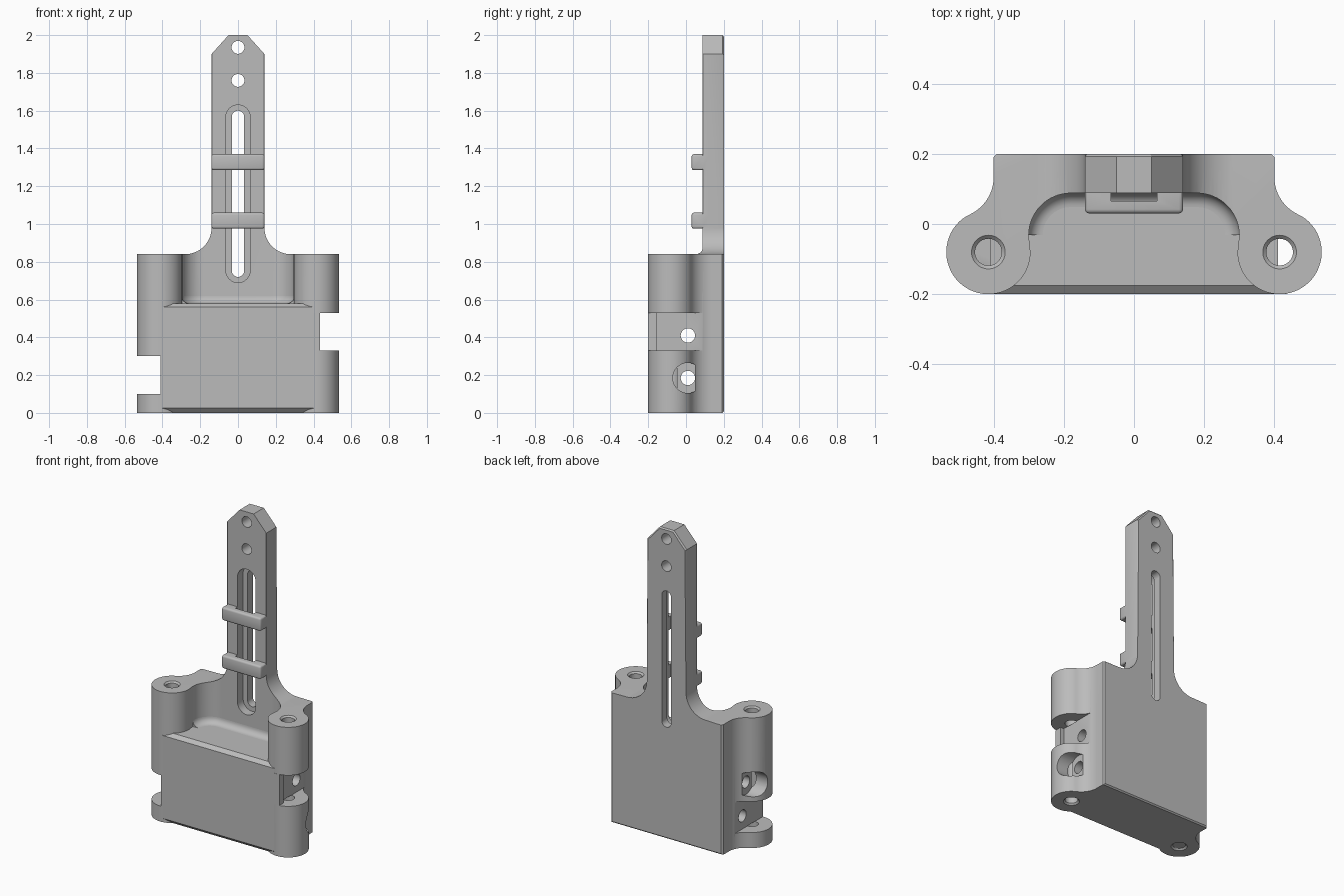
import bpy, bmesh
from math import sin, cos, pi, radians, atan2
from mathutils import Vector, Matrix

cube = bpy.data.objects.get("Cube")
if cube:
    bpy.data.objects.remove(cube, do_unlink=True)

grey = bpy.data.materials.new("plain grey")
grey.use_nodes = True
grey.diffuse_color = (0.5, 0.5, 0.5, 1)
grey.node_tree.nodes["Principled BSDF"].inputs["Base Color"].default_value = (0.5, 0.5, 0.5, 1)


def finish(name, bm):
    bmesh.ops.recalc_face_normals(bm, faces=bm.faces)
    me = bpy.data.meshes.new(name)
    bm.to_mesh(me)
    bm.free()
    me.materials.append(grey)
    ob = bpy.data.objects.new(name, me)
    bpy.context.collection.objects.link(ob)
    return ob


# Axis along which a flat profile is extruded -> point in space
PLACE = {"x": lambda u, v, d: (d, u, v),
         "y": lambda u, v, d: (u, d, v),
         "z": lambda u, v, d: (u, v, d)}


def prism(name, pts, lo, hi, axis, back_bevel=0):
    bm = bmesh.new()
    rings = [[bm.verts.new(PLACE[axis](u, v, d)) for u, v in pts] for d in (lo, hi)]
    bm.faces.new(rings[0])
    end = bm.faces.new(rings[1])
    n = len(pts)
    for i in range(n):
        j = (i + 1) % n
        bm.faces.new((rings[0][i], rings[0][j], rings[1][j], rings[1][i]))
    if back_bevel:
        bmesh.ops.bevel(bm, geom=list(end.edges), offset=back_bevel, segments=1,
                        affect='EDGES', profile=0.5)
    return finish(name, bm)


def box(name, x0, x1, y0, y1, z0, z1, bevel=0):
    bm = bmesh.new()
    size = Vector((x1 - x0, y1 - y0, z1 - z0))
    mid = Vector((x0 + x1, y0 + y1, z0 + z1)) / 2
    bmesh.ops.create_cube(bm, size=1, matrix=Matrix.Translation(mid) @ Matrix.Diagonal(size).to_4x4())
    if bevel:
        bmesh.ops.bevel(bm, geom=bm.edges[:], offset=bevel, segments=3, affect='EDGES', profile=0.5)
    return finish(name, bm)


def arc(cx, cy, r, a0, a1, n=16):
    return [(cx + r * cos(radians(a0 + (a1 - a0) * i / n)),
             cy + r * sin(radians(a0 + (a1 - a0) * i / n))) for i in range(n + 1)]


def disc(cx, cy, r, n=40):
    return arc(cx, cy, r, 0, 360, n)[:-1]


def capsule(r, z0, z1):
    return arc(0, z1 - r, r, 0, 180) + arc(0, z0 + r, r, 180, 360)


def mirrored(half):
    """Close a right-hand outline with its mirror image."""
    return half + [(-x, y) for x, y in reversed(half)]


def combine(ob, tool, op):
    mod = ob.modifiers.new("cut", 'BOOLEAN')
    mod.operation = op
    mod.solver = 'EXACT'
    mod.object = tool
    bpy.context.view_layer.objects.active = ob
    bpy.ops.object.modifier_apply(modifier=mod.name)
    bpy.data.objects.remove(tool, do_unlink=True)


def cut(ob, tool):
    combine(ob, tool, 'DIFFERENCE')


def add(ob, tool):
    combine(ob, tool, 'UNION')


BX, BY, BR = 0.415, -0.08, 0.12     # hinge boss centre and radius
FX, FY, FR = 0.518, 0.134, 0.118    # concave blend into the boss
WALL, FLOOR, TOP = 0.088, 0.58, 0.84
turn = atan2(FY - BY, FX - BX) * 180 / pi

# Plan outline: back, concave sides, bosses, rounded pocket
corner = arc(0.18, -0.032, 0.12, 0, 90)
plan = [(0.39, 0.2), (0.4, 0.19)]
plan += arc(FX, FY, FR, 180, 180 + turn)
plan += arc(BX, BY, BR, turn, -180, 40)[1:]
plan += corner
body = prism("bracket_body", mirrored(plan), 0, 2.1, "z")

# Front silhouette: shoulders, filleted neck, clipped tip
front = [(0.7, 0), (0.7, TOP)] + arc(0.28, 0.98, 0.14, 270, 180)
front += [(0.14, 1.9), (0.05, 2.0)]
combine(body, prism("silhouette", mirrored(front), -0.5, 0.2, "y", 0.008), 'INTERSECT')

# Chamfered front edges of the stem
for s in (-1, 1):
    tri = [(s * 0.128, 0.078), (s * 0.15, 0.078), (s * 0.15, 0.1)]
    cut(body, prism("edge_cut", tri, 0.98, 2.1, "z"))

# Solid lower block with chamfered front edges
side = [(-0.2, 0.025), (-0.175, 0), (0.15, 0), (0.15, FLOOR), (-0.175, FLOOR), (-0.2, 0.56)]
add(body, prism("lower_block", side, -0.4, 0.4, "x"))

# Two raised ribs across the stem
for z in (0.975, 1.285):
    add(body, box("rib", -0.14, 0.14, 0.03, 0.13, z, z + 0.085, 0.012))

# Stepped long slot and the two tip holes
cut(body, prism("wide_slot", capsule(0.065, 0.69, 1.63), 0.065, 0.145, "y"))
cut(body, prism("narrow_slot", capsule(0.033, 0.72, 1.6), 0.1, 0.3, "y"))
for z in (1.76, 1.935):
    cut(body, prism("tip_hole", disc(0, z, 0.034), -0.1, 0.3, "y"))

# Hinge notches, bolt seats and vertical pin holes on each side
for s, n0, n1, seat in ((1, 0.33, 0.53, 0.185), (-1, 0.1, 0.3, 0.41)):
    xs = sorted((s * 0.41, s * 0.7))
    cut(body, box("notch", *xs, -0.3, 0.15, n0, n1))
    xs = sorted((s * 0.435, s * 0.7))
    cut(body, prism("bolt_seat", disc(0.01, seat, 0.08), *xs, "x"))
    for z0, z1 in ((-0.1, n0 + 0.001), (n1 - 0.001, 1)):
        cut(body, prism("pin_hole", disc(s * BX, BY, 0.038), z0, z1, "z"))
    for z, r1, r2 in ((TOP, 0.038, 0.058), (0, 0.058, 0.038)):
        bm = bmesh.new()
        bmesh.ops.create_cone(bm, cap_ends=True, segments=40, radius1=r1, radius2=r2,
                              depth=0.02, matrix=Matrix.Translation((s * BX, BY, z)))
        cut(body, finish("countersink", bm))

# Bolt holes straight through
for z in (0.185, 0.41):
    cut(body, prism("bolt_hole", disc(0.01, z, 0.038), -0.7, 0.7, "x"))

# Lip at the front of the upper notch
lip = box("notch_lip", 0.39, 0.435, -0.2, -0.156, 0.33, 0.53)

# Fillet where the pocket wall meets its floor
R = 0.04
section = [(-0.01, -0.01), (R, -0.01)]
section += arc(R, R, R, 270, 180, 8) + [(-0.01, R)]
bm = bmesh.new()
rings = []
path = [(p, a) for p, a in zip(corner, [90 * i / 16 for i in range(17)])]
path += [((-x, y), 180 - a) for (x, y), a in reversed(path)]
for (x, y), a in path:
    nx, ny = -cos(radians(a)), -sin(radians(a))
    rings.append([bm.verts.new((x + nx * d, y + ny * d, FLOOR + h)) for d, h in section])
for a, b in zip(rings, rings[1:]):
    for i in range(len(section)):
        j = (i + 1) % len(section)
        bm.faces.new((a[i], a[j], b[j], b[i]))
bm.faces.new(rings[0])
bm.faces.new(rings[-1])
fillet = finish("pocket_fillet", bm)

bpy.ops.object.select_all(action='DESELECT')
for ob in (body, fillet):
    ob.select_set(True)
bpy.context.view_layer.objects.active = body
bpy.ops.object.shade_smooth_by_angle(angle=radians(30))
